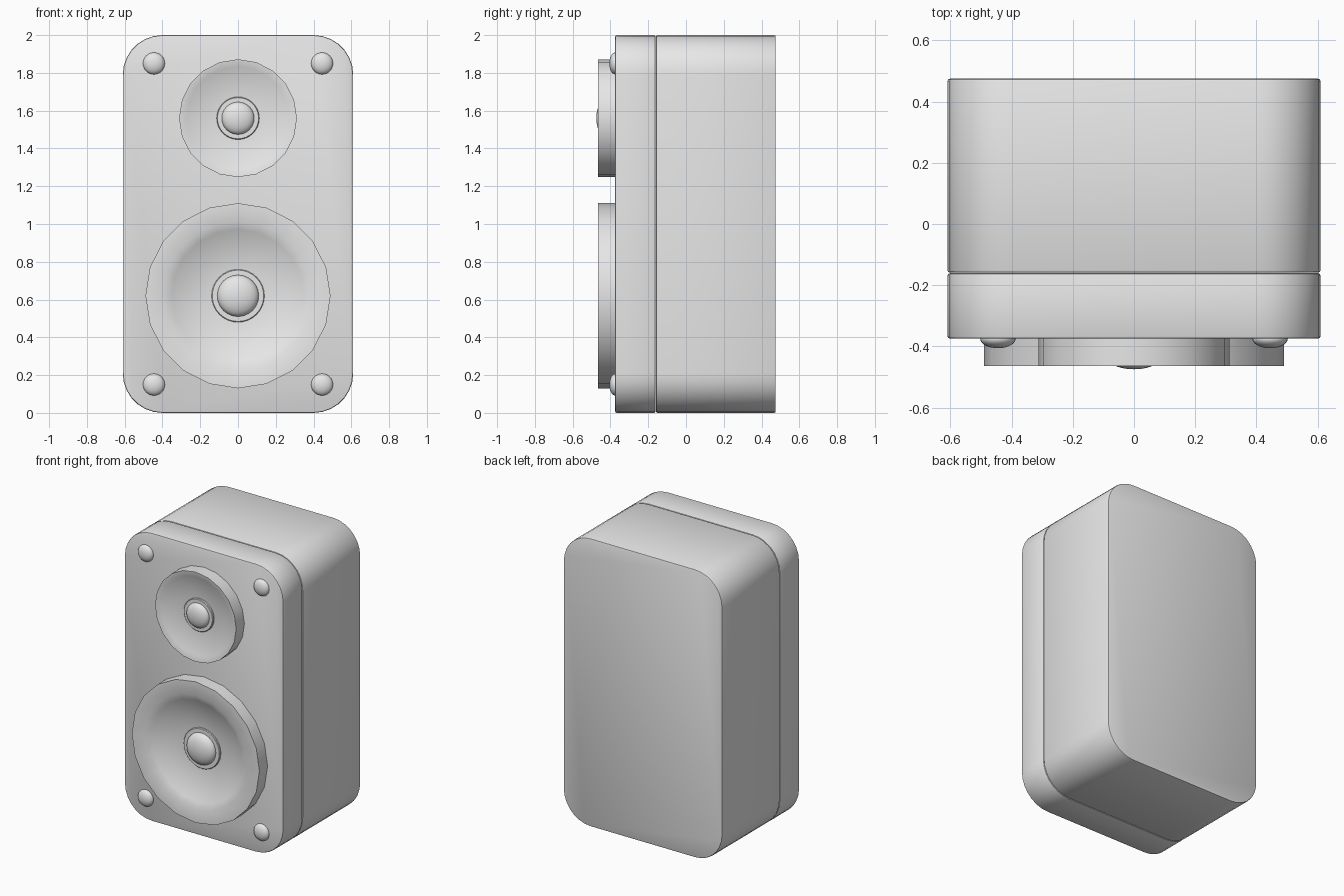
import bpy, bmesh, math
from mathutils import Matrix

cube = bpy.data.objects.get("Cube")
if cube:
    bpy.data.objects.remove(cube, do_unlink=True)

grey = bpy.data.materials.new("light_grey")
grey.use_nodes = True
colour = (0.8, 0.8, 0.8, 1)
grey.diffuse_color = colour
grey.node_tree.nodes["Principled BSDF"].inputs["Base Color"].default_value = colour


def finish(name, bm, angle=35):
    """Turn a bmesh into a named, smooth-shaded object."""
    bmesh.ops.recalc_face_normals(bm, faces=bm.faces)
    mesh = bpy.data.meshes.new(name)
    bm.to_mesh(mesh)
    bm.free()
    mesh.materials.append(grey)
    obj = bpy.data.objects.new(name, mesh)
    bpy.context.collection.objects.link(obj)
    bpy.ops.object.select_all(action='DESELECT')
    obj.select_set(True)
    bpy.context.view_layer.objects.active = obj
    bpy.ops.object.shade_smooth_by_angle(angle=math.radians(angle))
    return obj


def rounded_block(name, y_front, y_back, half_w=0.61, half_h=1.0, radius=0.21, steps=7):
    """Rounded rectangle extruded along y, with a fine bevel on both rims."""
    bm = bmesh.new()
    ring = []
    for corner, (sx, sz) in enumerate([(1, 1), (-1, 1), (-1, -1), (1, -1)]):
        for i in range(steps + 1):
            a = math.pi / 2 * (corner + i / steps)
            x = sx * (half_w - radius) + radius * math.cos(a)
            z = 1 + sz * (half_h - radius) + radius * math.sin(a)
            ring.append(bm.verts.new((x, y_front, z)))
    face = bm.faces.new(ring)
    out = bmesh.ops.extrude_face_region(bm, geom=[face], use_keep_orig=True)
    moved = [v for v in out["geom"] if isinstance(v, bmesh.types.BMVert)]
    bmesh.ops.translate(bm, verts=moved, vec=(0, y_back - y_front, 0))
    bmesh.ops.recalc_face_normals(bm, faces=bm.faces)
    rims = [e for e in bm.edges
            if abs(e.verts[0].co.y - e.verts[1].co.y) < 1e-5]
    bmesh.ops.bevel(bm, geom=rims, offset=0.008, segments=2, profile=0.5, affect='EDGES')
    return finish(name, bm)


def lathe(name, profile, centre_z, sides):
    """Spin (radius, y) points round a y-parallel axis."""
    bm = bmesh.new()
    verts = [bm.verts.new((r, y, 0)) for r, y in profile]
    edges = [bm.edges.new(pair) for pair in zip(verts, verts[1:])]
    bmesh.ops.spin(bm, geom=verts + edges, cent=(0, 0, 0), axis=(0, 1, 0),
                   angle=math.tau, steps=sides, use_merge=True)
    bmesh.ops.remove_doubles(bm, verts=bm.verts, dist=1e-5)
    bmesh.ops.translate(bm, verts=bm.verts, vec=(0, 0, centre_z))
    return finish(name, bm)


def dome(name, x, y, z, radius, height):
    """Sphere flattened along y."""
    bm = bmesh.new()
    shape = (Matrix.Translation((x, y, z)) @ Matrix.Diagonal((1, height / radius, 1, 1))
             @ Matrix.Rotation(math.pi / 2, 4, 'X'))
    bmesh.ops.create_uvsphere(bm, u_segments=24, v_segments=14, radius=radius, matrix=shape)
    return finish(name, bm, 60)


def cone_curve(r_out, r_in, y_out, y_in, steps=7):
    """Dished cone: steep at the rim, flatter towards the middle."""
    points = []
    for i in range(steps + 1):
        t = i / steps
        points.append((r_out + (r_in - r_out) * t,
                       y_out + (y_in - y_out) * (1 - (1 - t) ** 2)))
    return points


# Cabinet: front baffle section and rear box, meeting at a fine seam
rounded_block("front_baffle", -0.375, -0.161)
rounded_block("rear_cabinet", -0.159, 0.475)

# Drivers: housing with dished cone, collar round the centre, dust cap
front, base = -0.465, -0.36
drivers = [
    ("woofer", 0.62, 0.49, 0.395, -0.385, 0.14, -0.40, 0.11, 0.05),
    ("tweeter", 1.56, 0.312, 0.308, -0.42, 0.113, -0.437, 0.086, 0.038),
]
for name, z, r_out, r_cone, y_deep, r_ring, y_ring, r_cap, cap_h in drivers:
    cone = cone_curve(r_cone, r_cap * 0.8, front, y_deep)
    lathe(name + "_cone_housing", [(r_out, base), (r_out, front)] + cone, z, 20)
    lathe(name + "_collar", [(r_ring, y_deep + 0.005), (r_ring, y_ring + 0.004),
                             (r_ring - 0.004, y_ring), (r_cap * 0.8, y_ring)], z, 32)
    dome(name + "_dust_cap", 0, y_ring, z, r_cap, cap_h)

# Corner screws
for side, x in (("left", 0.445), ("right", -0.445)):
    for level, z in (("lower", 0.15), ("upper", 1.85)):
        dome(f"{level}_{side}_screw", x, -0.375, z, 0.058, 0.031)
